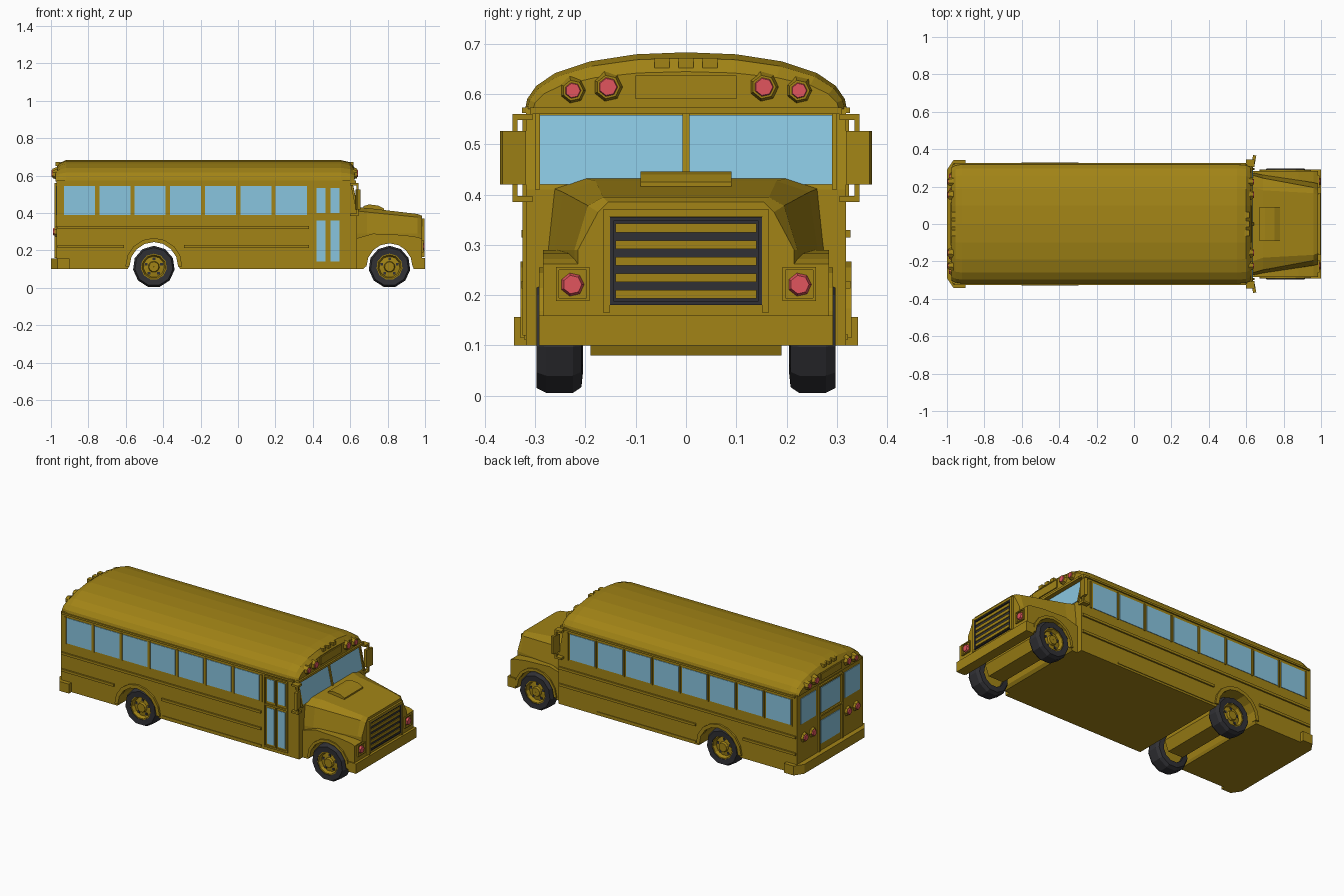
import bpy, bmesh, math
from mathutils import Matrix, Vector

if "Cube" in bpy.data.objects:
    bpy.data.objects.remove(bpy.data.objects["Cube"])

def material(name, rgb):
    m = bpy.data.materials.new(name)
    m.diffuse_color = (*rgb, 1)
    m.use_nodes = True
    m.node_tree.nodes["Principled BSDF"].inputs["Base Color"].default_value = m.diffuse_color
    return m

PAINT = material("paint", (0.36, 0.23, 0.008))
GLASS = material("glass", (0.25, 0.56, 0.74))
RED = material("red_lens", (0.75, 0.09, 0.11))
DARK = material("rubber", (0.03, 0.03, 0.035))

def finish(name, bm, mat):
    bmesh.ops.recalc_face_normals(bm, faces=bm.faces)
    me = bpy.data.meshes.new(name)
    bm.to_mesh(me)
    bm.free()
    ob = bpy.data.objects.new(name, me)
    me.materials.append(mat)
    bpy.context.collection.objects.link(ob)
    return ob

def boxes(name, spans, mat=PAINT):
    """Each span is (x0, x1, y0, y1, z0, z1)."""
    bm = bmesh.new()
    for x0, x1, y0, y1, z0, z1 in spans:
        c = Matrix.Translation(((x0+x1)/2, (y0+y1)/2, (z0+z1)/2))
        s = Matrix.Diagonal((abs(x1-x0), abs(y1-y0), abs(z1-z0), 1))
        bmesh.ops.create_cube(bm, size=1, matrix=c @ s)
    return finish(name, bm, mat)

def both(spans):
    """Add the opposite side of every span."""
    return spans + [(a, b, -d, -c, e, f) for a, b, c, d, e, f in spans]

def loft(name, rings, mat=PAINT, closed=False):
    bm = bmesh.new()
    rows = [[bm.verts.new(p) for p in r] for r in rings]
    n = len(rows[0])
    pairs = list(zip(rows, rows[1:])) + ([(rows[-1], rows[0])] if closed else [])
    for a, b in pairs:
        for i in range(n):
            j = (i + 1) % n
            bm.faces.new((a[i], a[j], b[j], b[i]))
    if not closed:
        bm.faces.new(rows[0])
        bm.faces.new(rows[-1])
    return finish(name, bm, mat)

def extrude_y(name, profile, y0, y1, mat=PAINT):
    return loft(name, [[(x, y, z) for x, z in profile] for y in (y0, y1)], mat)

def arc(cx, cz, r, n=8):
    return [(cx - r*math.cos(math.pi*i/n), cz + r*math.sin(math.pi*i/n)) for i in range(n + 1)]

def lathe_y(name, profile, x, z, side, mat, n=11):
    """Closed (radius, y) profile turned about a crosswise axis."""
    rings = []
    for i in range(n):
        a = 2*math.pi*i/n + math.pi/2
        rings.append([(x + r*math.cos(a), side*y, z + r*math.sin(a)) for r, y in profile])
    return loft(name, rings, mat, closed=True)

def discs(name, items, mat, depth, n=7):
    """Faceted lamps along x, each (x, y, z, radius, direction)."""
    bm = bmesh.new()
    for x, y, z, r, d in items:
        m = Matrix.Translation((x, y, z)) @ Matrix.Rotation(d*math.pi/2, 4, 'Y')
        bmesh.ops.create_cone(bm, cap_ends=True, segments=n, radius1=r, radius2=r*0.72, depth=depth, matrix=m)
    return finish(name, bm, mat)

REAR_X, FRONT_X, AXLE_Z, R = -0.45, 0.81, 0.113, 0.112

# Main body with the rear wheel channel and raked windscreen
extrude_y("body", [(-0.97, 0.1)] + [(-0.59, 0.1)] + arc(REAR_X, 0.115, 0.132) + [(-0.31, 0.1)] +
          [(0.635, 0.1), (0.635, 0.41), (0.6, 0.575), (-0.97, 0.575)], -0.318, 0.318)

# Domed roof with rounded end caps
half = [(0.32, 0), (0.316, 0.02), (0.298, 0.046), (0.26, 0.072), (0.19, 0.095), (0.1, 0.109)]
section = half + [(0, 0.113)] + [(-y, z) for y, z in reversed(half)]
stations = [(-0.975, .95, .6), (-0.955, .98, .86), (-0.92, 1, 1), (0.55, 1, 1), (0.6, .985, .9), (0.622, .95, .66)]
loft("roof", [[(x, y*sy, 0.57 + z*sz) for y, z in section] for x, sy, sz in stations])
boxes("rain_gutters", both([(-0.96, 0.6, 0.315, 0.326, 0.562, 0.573)]))
boxes("front_visor", [(0.59, 0.632, -0.31, 0.31, 0.56, 0.573)])

# Side rails, split at the wheel arch
boxes("side_rails", both([(-0.965, 0.38, 0.315, 0.327, 0.315, 0.33),
                          (-0.965, -0.61, 0.315, 0.327, 0.213, 0.228),
                          (-0.29, 0.38, 0.315, 0.327, 0.213, 0.228),
                          (-0.29, 0.38, 0.315, 0.322, 0.112, 0.122)]))
boxes("left_rail_ends", [(0.38, 0.63, 0.315, 0.327, z, z + 0.015) for z in (0.213, 0.315)])

# Arch flares
for s, tag in ((1, "left"), (-1, "right")):
    extrude_y(tag + "_arch_flare", arc(REAR_X, 0.115, 0.13) + arc(REAR_X, 0.115, 0.152)[::-1], s*0.3, s*0.329)

# Side windows, seven on the door side and eight on the other
def window(i, s):
    x = -0.93 + 0.1886*i
    return (x, x + 0.166, s*0.31, s*0.321, 0.39, 0.545)
boxes("side_windows", [window(i, -1) for i in range(7)] + [window(i, 1) for i in range(8)], GLASS)
boxes("window_pillars", [(-0.942 + 0.1886*i, -0.933 + 0.1886*i, s*0.31, s*0.324, 0.385, 0.55)
                         for s, n in ((-1, 8), (1, 9)) for i in range(n)])

# Folding entrance door
boxes("door_frame", [(a, a + 0.009, -0.325, -0.31, 0.12, 0.55) for a in (0.402, 0.476, 0.552)] +
      [(0.402, 0.561, -0.325, -0.31, z, z + 0.01) for z in (0.12, 0.375, 0.545)])
boxes("door_windows", [(x, x + 0.048, -0.321, -0.31, a, b) for x in (0.42, 0.495)
                       for a, b in ((0.14, 0.36), (0.4, 0.535))], GLASS)

# Windscreen panes and frame
def raked(z, out):
    return 0.635 - (z - 0.41)*0.212 + out
def raked_panel(name, y0, y1, z0, z1, out, mat):
    extrude_y(name, [(raked(z0, -0.01), z0), (raked(z0, out), z0), (raked(z1, out), z1), (raked(z1, -0.01), z1)], y0, y1, mat)
for s, tag in ((1, "left"), (-1, "right")):
    raked_panel(tag + "_windscreen", s*0.007, s*0.29, 0.42, 0.558, 0.004, GLASS)
    raked_panel(tag + "_screen_edge", s*0.29, s*0.3, 0.41, 0.562, 0.009, PAINT)
raked_panel("screen_post", -0.007, 0.007, 0.41, 0.562, 0.01, PAINT)

# Fender block with the front wheel channel
extrude_y("fenders", [(0.635, 0.1), (0.67, 0.1)] + arc(FRONT_X, 0.115, 0.125) +
          [(0.94, 0.1), (0.985, 0.1), (0.985, 0.262), (0.96, 0.272), (0.88, 0.283), (0.72, 0.29), (0.635, 0.265)], -0.284, 0.284)
for s, tag in ((1, "left"), (-1, "right")):
    extrude_y(tag + "_fender_lip", arc(FRONT_X, 0.115, 0.123) + arc(FRONT_X, 0.115, 0.14)[::-1], s*0.27, s*0.292)

# Tapered hood
def hood_ring(x, w0, w1, w2, z1, z2):
    r = [(w0, 0.25), (w0, 0.29), (w1, z1), (w2, z2)]
    return [(x, y, z) for y, z in r + [(-y, z) for y, z in reversed(r)]]
loft("hood", [hood_ring(0.63, .275, .262, .2, .412, .432), hood_ring(0.69, .262, .245, .18, .405, .427),
              hood_ring(0.96, .222, .195, .165, .378, .395), hood_ring(0.985, .215, .175, .155, .365, .385)])
extrude_y("hood_scoop", [(0.67, 0.41), (0.67, 0.437), (0.70, 0.446), (0.75, 0.44), (0.78, 0.425), (0.78, 0.4)], -0.09, 0.09)

# Grille: dark backing, painted slats, frame
boxes("grille", [(0.97, 0.988, -0.15, 0.15, 0.18, 0.355)], DARK)
boxes("grille_slats", [(0.98, 0.993, -0.14, 0.14, z, z + 0.017) for z in (0.193, 0.226, 0.259, 0.292, 0.325)])
boxes("grille_trim", both([(0.98, 0.995, 0.143, 0.151, 0.18, 0.355)]) +
      [(0.98, 0.995, -0.15, 0.15, z, z + 0.007) for z in (0.18, 0.348)], DARK)
boxes("grille_surround", both([(0.97, 0.997, 0.151, 0.165, 0.165, 0.37)]) +
      [(0.97, 0.997, -0.165, 0.165, 0.356, 0.37)])

# Headlamps with square frames
boxes("headlamp_frames", both([(0.98, 0.993, a, a + 0.006, 0.188, 0.256) for a in (0.192, 0.253)] +
                              [(0.98, 0.993, 0.192, 0.259, z, z + 0.006) for z in (0.188, 0.25)]))
discs("headlamps", [(0.988, s*0.226, 0.221, 0.026, 1) for s in (1, -1)], RED, 0.018)

# Bumpers
boxes("front_bumper", [(0.945, 1.0, -0.292, 0.292, 0.1, 0.16)])
bumper = [(-0.9, 0.318), (-0.9, 0.342), (-0.965, 0.342), (-1.0, 0.29)]
bumper = bumper + [(x, -y) for x, y in reversed(bumper)]
loft("rear_bumper", [[(x, y, z) for x, y in bumper] for z in (0.1, 0.157)])

# Warning lamps front and rear, in hooded housings
warn = [(0.225, 0.607, 0.022), (0.155, 0.614, 0.026)]
ends = [(0.622, 1), (-0.977, -1)]
discs("lamp_housings", [(x + d*0.002, s*y, z, r + 0.007, d) for x, d in ends for s in (1, -1) for y, z, r in warn], PAINT, 0.026)
discs("warning_lamps", [(x + d*0.012, s*y, z, r - 0.002, d) for x, d in ends for s in (1, -1) for y, z, r in warn], RED, 0.014)
boxes("sign_panels", [(0.6, 0.628, -0.1, 0.1, 0.59, 0.637), (-0.982, -0.95, -0.1, 0.1, 0.59, 0.63)])
boxes("marker_lamps", [(x, x + 0.025, y - 0.015, y + 0.015, 0.652, 0.672) for x in (0.592, -0.975) for y in (-0.048, 0, 0.048)])

# Rear door, windows and tail lamps
boxes("rear_door_frame", both([(-0.98, -0.96, 0.105, 0.115, 0.16, 0.56)]) +
      [(-0.98, -0.96, -0.115, 0.115, z, z + 0.01) for z in (0.37, 0.55)])
boxes("rear_windows", both([(-0.974, -0.96, 0.14, 0.285, 0.39, 0.545)]) +
      [(-0.974, -0.96, -0.09, 0.09, a, b) for a, b in ((0.39, 0.54), (0.2, 0.34))], GLASS)
tail = [(y*s, 0.3) for y in (0.17, 0.25) for s in (1, -1)]
discs("tail_lamp_rims", [(-0.973, y, z, 0.034, -1) for y, z in tail], PAINT, 0.018)
discs("tail_lamps", [(-0.98, y, z, 0.025, -1) for y, z in tail], RED, 0.016)

# Wing mirrors on two-arm brackets
boxes("mirror_brackets", both([(0.6, 0.645, 0.305, 0.345, z, z + 0.012) for z in (0.385, 0.548)] +
                              [(0.633, 0.645, 0.335, 0.345, 0.385, 0.56)]))
for s, tag in ((1, "left"), (-1, "right")):
    plate = [(0.628, 0.318), (0.645, 0.318), (0.654, 0.365), (0.637, 0.37)]
    loft(tag + "_mirror", [[(x, s*y, z) for x, y in plate] for z in (0.42, 0.526)])

# Wheels: tyre, dished rim, hub, dark openings, and axle housings
tyre = [(0.07, 0.205), (0.1, 0.208), (R, 0.225), (R, 0.278), (0.102, 0.297), (0.07, 0.295)]
rim = [(0.001, 0.22), (0.073, 0.22), (0.073, 0.292), (0.064, 0.292), (0.056, 0.272), (0.03, 0.276), (0.026, 0.29), (0.001, 0.29)]
for x, end in ((REAR_X, "rear"), (FRONT_X, "front")):
    for s, tag in ((1, "left"), (-1, "right")):
        lathe_y(f"{end}_{tag}_tyre", tyre, x, AXLE_Z, s, DARK)
        lathe_y(f"{end}_{tag}_rim", rim, x, AXLE_Z, s, PAINT)
        holes = []
        for i in range(5):
            a = 2*math.pi*i/5 + 0.3
            hx, hz = x + 0.043*math.cos(a), AXLE_Z + 0.043*math.sin(a)
            holes.append((hx - 0.007, hx + 0.007, s*0.26, s*0.277, hz - 0.007, hz + 0.007))
        boxes(f"{end}_{tag}_rim_openings", holes, DARK)
    extrude_y(end + "_axle_housing", arc(x, 0.14, 0.075, 4) + [(x + 0.05, 0.08), (x - 0.05, 0.08)], -0.19, 0.19)
